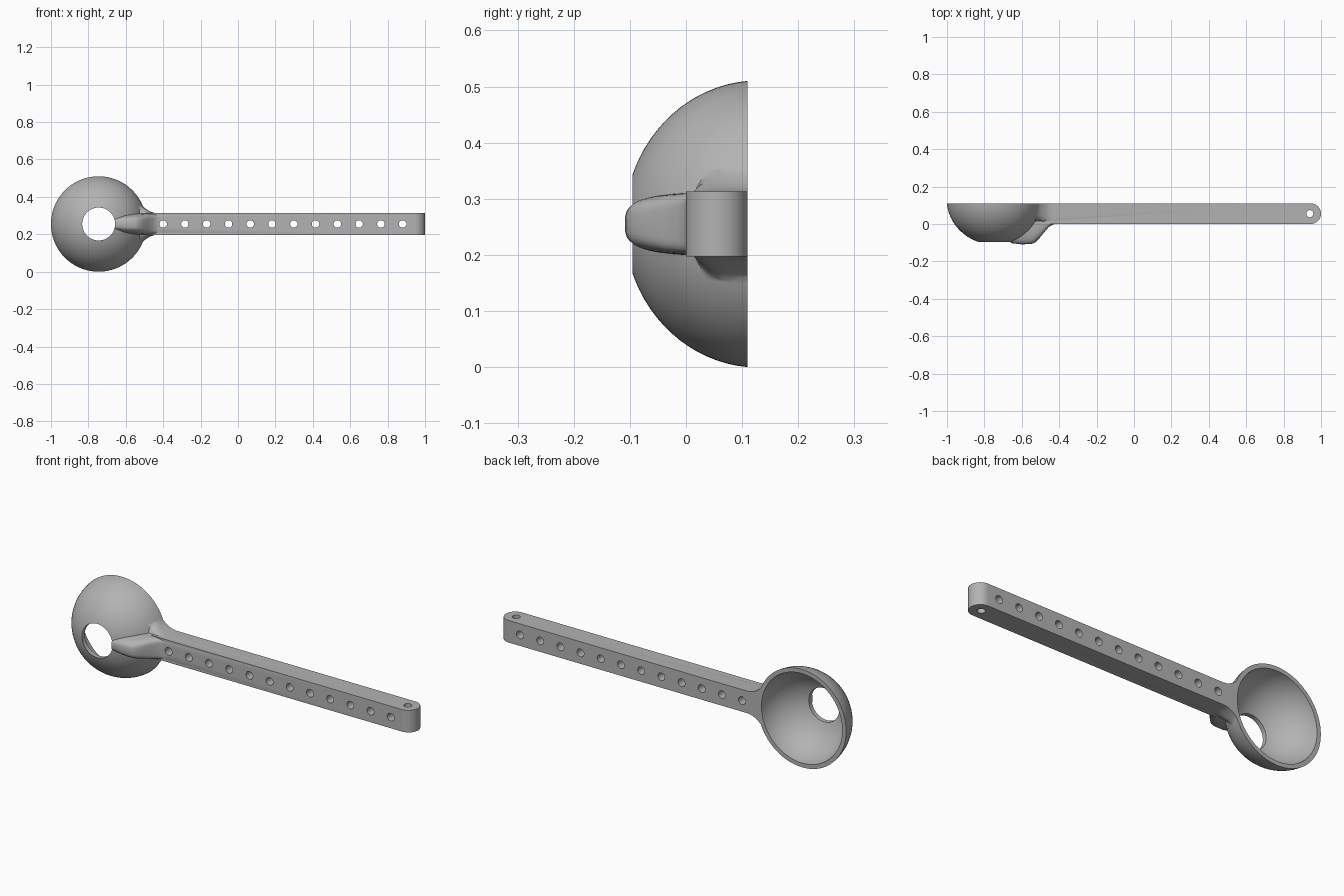
import bpy, bmesh, math
from mathutils import Matrix, Vector

if "Cube" in bpy.data.objects:
    bpy.data.objects.remove(bpy.data.objects["Cube"], do_unlink=True)

CX, CZ = -0.745, 0.255      # bowl axis, handle mid height
RIM = 0.11                  # plane of the open rim and handle back

grey = bpy.data.materials.new("plain grey")
grey.use_nodes = True
colour = (0.45, 0.45, 0.45, 1)
grey.diffuse_color = colour
grey.node_tree.nodes["Principled BSDF"].inputs["Base Color"].default_value = colour


def make(name, bm):
    bmesh.ops.recalc_face_normals(bm, faces=bm.faces)
    mesh = bpy.data.meshes.new(name)
    bm.to_mesh(mesh)
    bm.free()
    ob = bpy.data.objects.new(name, mesh)
    bpy.context.collection.objects.link(ob)
    mesh.materials.append(grey)
    return ob


def ellipsoid(name, radius, depth):
    bm = bmesh.new()
    bmesh.ops.create_uvsphere(bm, u_segments=72, v_segments=40, radius=1)
    place = (Matrix.Translation((CX, 0.13, CZ)) @ Matrix.Diagonal((radius, depth, radius, 1))
             @ Matrix.Rotation(math.pi / 2, 4, 'X'))
    bm.transform(place)
    return make(name, bm)


def cylinder(name, centre, radius, length, axis, sides=32):
    bm = bmesh.new()
    bmesh.ops.create_cone(bm, cap_ends=True, segments=sides, radius1=radius,
                          radius2=radius, depth=length)
    turn = Matrix.Rotation(math.pi / 2, 4, 'X') if axis == 'Y' else Matrix()
    bm.transform(Matrix.Translation(centre) @ turn)
    return make(name, bm)


def loft(name, sections, top, steps=28):
    """Skin U-shaped sections (x, half height, front y, squareness)."""
    bm = bmesh.new()
    rings = []
    for x, h, front, p in sections:
        ring = [bm.verts.new((x, top, CZ + h))]
        for i in range(steps + 1):
            t = math.pi * i / steps
            c, s = math.cos(t), max(math.sin(t), 0)
            z = math.copysign(abs(c) ** (2 / p), c) * h
            ring.append(bm.verts.new((x, RIM - (RIM - front) * s ** (2 / p), CZ + z)))
        ring.append(bm.verts.new((x, top, CZ - h)))
        rings.append(ring)
    for a, b in zip(rings, rings[1:]):
        for i in range(len(a)):
            j = (i + 1) % len(a)
            bm.faces.new((a[i], a[j], b[j], b[i]))
    bm.faces.new(rings[0])
    bm.faces.new(rings[-1])
    return make(name, bm)


def combine(target, other, operation):
    mod = target.modifiers.new("join", 'BOOLEAN')
    mod.operation, mod.solver, mod.object = operation, 'EXACT', other
    bpy.context.view_layer.objects.active = target
    bpy.ops.object.modifier_apply(modifier=mod.name)
    bpy.data.objects.remove(other, do_unlink=True)


# Handle bar with a rounded end
bm = bmesh.new()
r = RIM / 2
outline = [(-0.5, 0.15), (-0.5, 0), (1 - r, 0)]
outline += [(1 - r + r * math.sin(a), r - r * math.cos(a))
            for a in (math.pi * i / 24 for i in range(1, 25))]
outline += [(0.9, RIM), (0.9, RIM + 0.04)]
face = bm.faces.new([bm.verts.new((x, y, CZ - 0.0575)) for x, y in outline])
sweep = bmesh.ops.extrude_face_region(bm, geom=[face])
bmesh.ops.translate(bm, vec=Vector((0, 0, 0.115)),
                    verts=[v for v in sweep["geom"] if isinstance(v, bmesh.types.BMVert)])
handle = make("handle", bm)

# Flare between handle and bowl
flare = loft("flare", [(-0.42, 0.056, 0.003, 8), (-0.45, 0.06, 0.003, 7),
                       (-0.47, 0.067, 0.004, 5), (-0.49, 0.079, 0.006, 4),
                       (-0.505, 0.091, 0.007, 3), (-0.52, 0.106, 0.008, 2.5),
                       (-0.54, 0.13, 0.005, 2.2), (-0.58, 0.14, 0, 2)], 0.16)

# Raised rib running from the handle onto the bowl
rib = loft("rib", [(-0.41, 0.055, 0.004, 8), (-0.435, 0.0565, -0.004, 7),
                   (-0.455, 0.057, -0.016, 6), (-0.48, 0.057, -0.045, 5),
                   (-0.505, 0.057, -0.075, 4), (-0.53, 0.057, -0.1, 3.5),
                   (-0.55, 0.057, -0.107, 3.5), (-0.6, 0.054, -0.109, 3.5),
                   (-0.64, 0.05, -0.104, 3.2), (-0.72, 0.04, -0.097, 3)], 0.17)

# Bowl shell, joined with the handle parts
spoon = ellipsoid("bowl_with_handle", 0.256, 0.24)
for part in (handle, flare, rib):
    combine(spoon, part, 'UNION')
combine(spoon, ellipsoid("hollow", 0.234, 0.218), 'DIFFERENCE')

# Flat back plane
bm = bmesh.new()
bmesh.ops.create_cube(bm, size=1)
bm.transform(Matrix.Translation((0, RIM + 0.5, CZ)) @ Matrix.Diagonal((3, 1, 2, 1)))
combine(spoon, make("back_cut", bm), 'DIFFERENCE')

# Bowl opening, row of handle holes and end hole
combine(spoon, cylinder("opening", (CX, -0.1, CZ), 0.088, 0.3, 'Y', 64), 'DIFFERENCE')
for i in range(12):
    x = -0.4 + i * 1.28 / 11
    combine(spoon, cylinder("row_hole", (x, 0.05, CZ), 0.02, 0.4, 'Y'), 'DIFFERENCE')
combine(spoon, cylinder("end_hole", (0.94, r, CZ), 0.019, 0.4, 'Z'), 'DIFFERENCE')

# Smooth shading with crisp edges
bpy.ops.object.select_all(action='DESELECT')
spoon.select_set(True)
bpy.context.view_layer.objects.active = spoon
bpy.ops.object.shade_smooth_by_angle(angle=math.radians(32))
